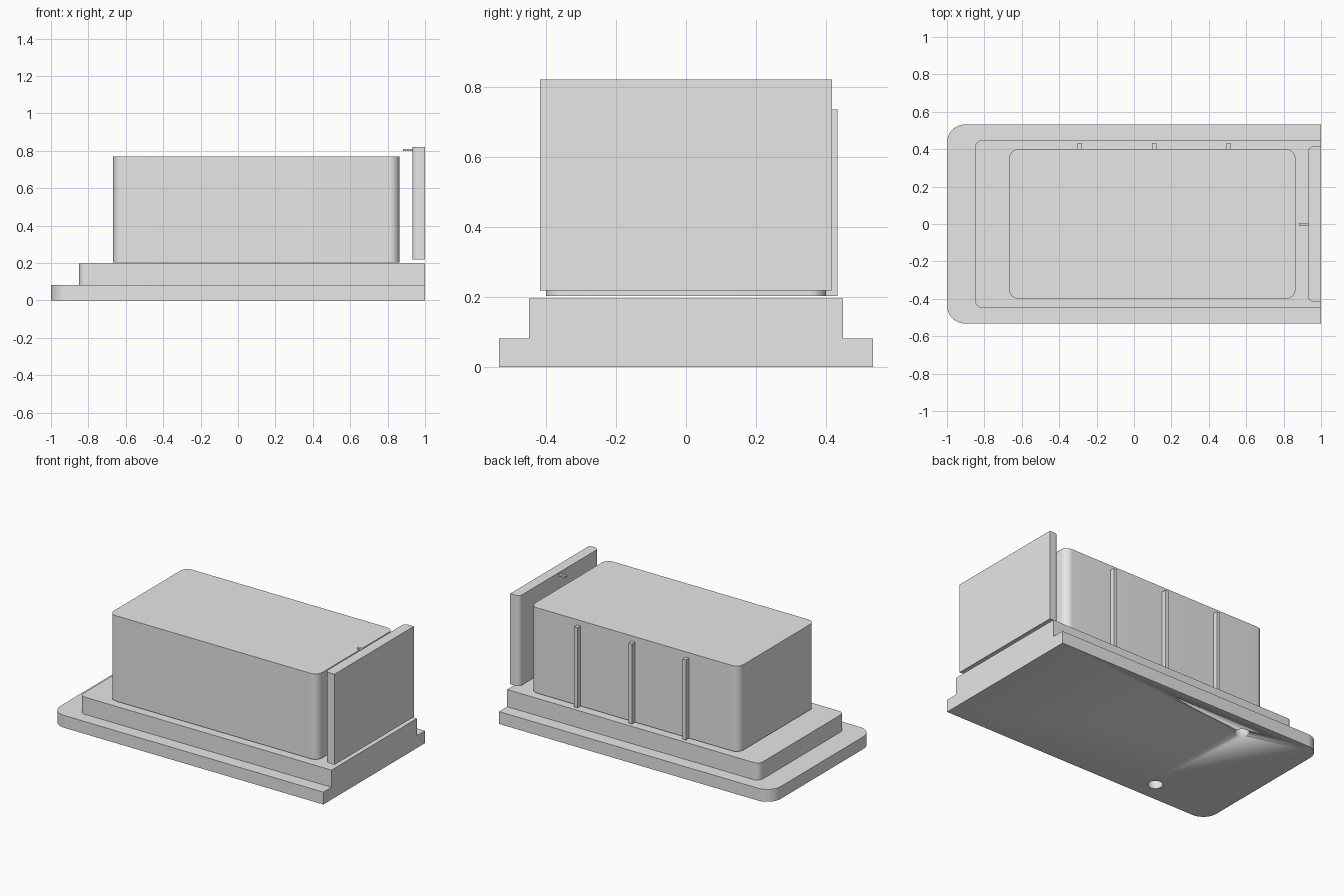
import bpy, bmesh, math

if "Cube" in bpy.data.objects:
    bpy.data.objects.remove(bpy.data.objects["Cube"])

grey = bpy.data.materials.new("light grey")
grey.diffuse_color = (0.8, 0.8, 0.8, 1)
grey.use_nodes = True
grey.node_tree.nodes["Principled BSDF"].inputs["Base Color"].default_value = grey.diffuse_color


def slab(name, x, y, z, r_left=0.0, r_right=0.0):
    """Upright block with rounded vertical corners at its left and right ends."""
    outline = []
    corners = [(x[0], y[0], r_left, 180), (x[1], y[0], r_right, 270),
               (x[1], y[1], r_right, 0), (x[0], y[1], r_left, 90)]
    for cx, cy, r, start in corners:
        if r == 0:
            outline.append((cx, cy))
            continue
        ox = cx + (r if cx == x[0] else -r)
        oy = cy + (r if cy == y[0] else -r)
        for i in range(13):
            a = math.radians(start + 7.5 * i)
            outline.append((ox + r * math.cos(a), oy + r * math.sin(a)))
    bm = bmesh.new()
    face = bm.faces.new([bm.verts.new((px, py, z[0])) for px, py in outline])
    top = bmesh.ops.extrude_face_region(bm, geom=[face])["geom"]
    bmesh.ops.translate(bm, vec=(0, 0, z[1] - z[0]),
                        verts=[v for v in top if isinstance(v, bmesh.types.BMVert)])
    bmesh.ops.recalc_face_normals(bm, faces=bm.faces)
    return finish(name, bm)


def finish(name, bm):
    mesh = bpy.data.meshes.new(name)
    bm.to_mesh(mesh)
    bm.free()
    mesh.materials.append(grey)
    ob = bpy.data.objects.new(name, mesh)
    bpy.context.collection.objects.link(ob)
    bpy.ops.object.select_all(action='DESELECT')
    ob.select_set(True)
    bpy.context.view_layer.objects.active = ob
    bpy.ops.object.shade_smooth_by_angle(angle=math.radians(30))
    return ob


# Stepped base
base = slab("base_plate", (-1, 1), (-0.533, 0.533), (0, 0.082), r_left=0.1)
step = slab("upper_step", (-0.85, 1), (-0.448, 0.448), (0.082, 0.196), r_left=0.04)

# Blind holes in the underside
for side in (-1, 1):
    bm = bmesh.new()
    bmesh.ops.create_cone(bm, cap_ends=True, segments=32, radius1=0.045,
                          radius2=0.045, depth=0.14)
    bmesh.ops.translate(bm, vec=(-0.5, 0.4 * side, 0), verts=bm.verts)
    cutter = finish("hole_cutter", bm)
    cutter.hide_render = True
    cutter.hide_set(True)
    cut = base.modifiers.new("hole", 'BOOLEAN')
    cut.operation = 'DIFFERENCE'
    cut.solver = 'EXACT'
    cut.object = cutter

# Main box, hovering just above the step
slab("main_box", (-0.667, 0.863), (-0.4, 0.4), (0.203, 0.77), 0.05, 0.05)

# Vertical ribs on the back of the box
for rx in (-0.29, 0.107, 0.507):
    slab("back_rib", (rx - 0.012, rx + 0.012), (0.398, 0.432), (0.203, 0.735))

# End panel and its small pin
slab("end_panel", (0.932, 1), (-0.416, 0.416), (0.219, 0.82), r_left=0.03)
slab("panel_pin", (0.881, 0.935), (-0.012, 0.006), (0.799, 0.81))
